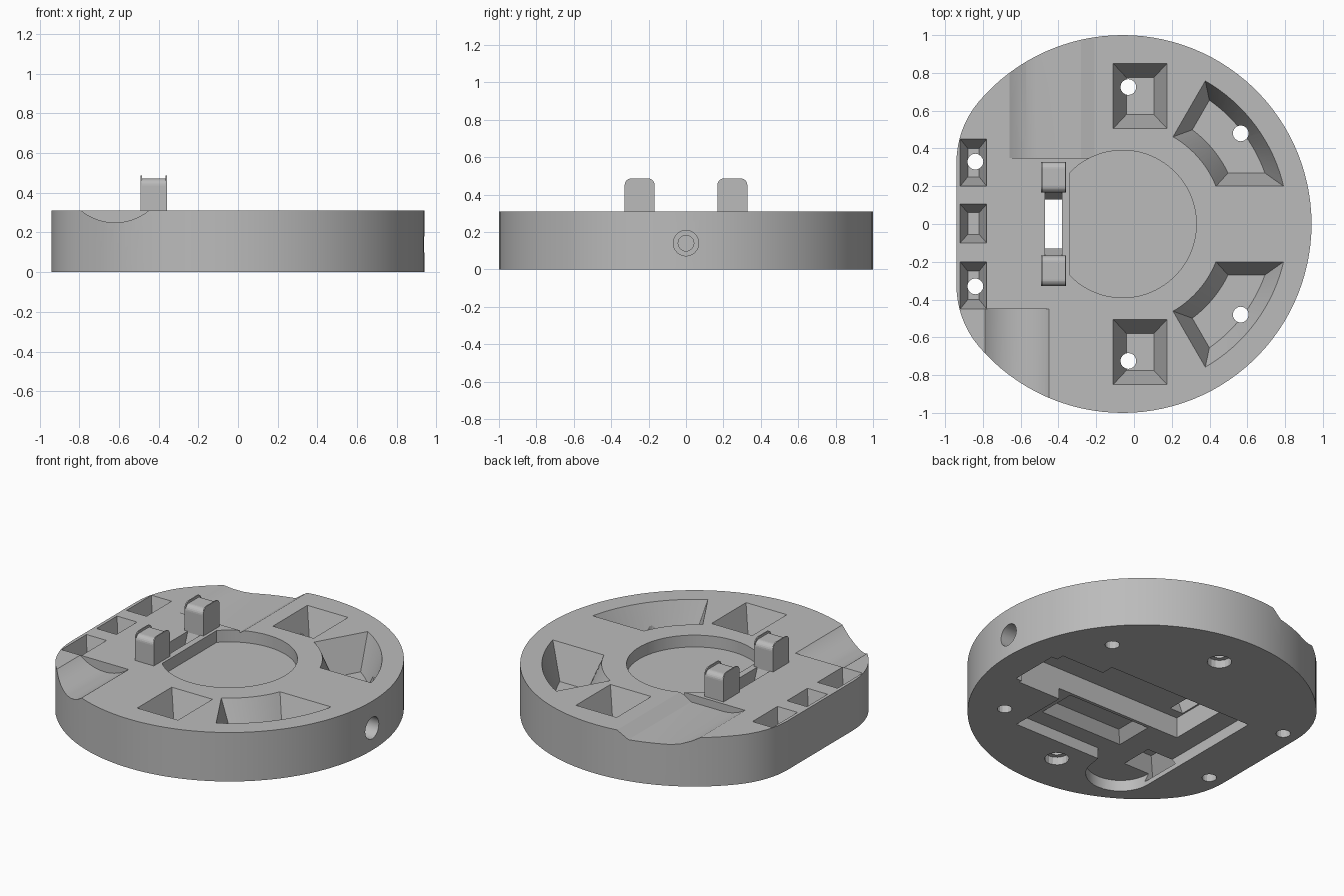
import bpy, bmesh, math
from mathutils import Vector

if "Cube" in bpy.data.objects:
    bpy.data.objects.remove(bpy.data.objects["Cube"])

TOP = 0.31          # height of the plate
CX = -0.06          # centre of the round plate

grey = bpy.data.materials.new("plain grey")
grey.diffuse_color = (0.5, 0.5, 0.5, 1)
grey.use_nodes = True
grey.node_tree.nodes["Principled BSDF"].inputs["Base Color"].default_value = grey.diffuse_color


def loft(name, lower, upper):
    """Closed solid between two matching loops of 3D points."""
    bm = bmesh.new()
    a = [bm.verts.new(p) for p in lower]
    b = [bm.verts.new(p) for p in upper]
    n = len(a)
    bm.faces.new(a)
    bm.faces.new(b)
    for i in range(n):
        j = (i + 1) % n
        bm.faces.new((a[i], a[j], b[j], b[i]))
    bmesh.ops.recalc_face_normals(bm, faces=bm.faces)
    me = bpy.data.meshes.new(name)
    bm.to_mesh(me)
    bm.free()
    me.materials.append(grey)
    ob = bpy.data.objects.new(name, me)
    bpy.context.collection.objects.link(ob)
    return ob


def arc(cx, cy, r, a0, a1, n):
    return [(cx + r * math.cos(math.radians(a0 + (a1 - a0) * i / n)),
             cy + r * math.sin(math.radians(a0 + (a1 - a0) * i / n))) for i in range(n + 1)]


def rect(x0, x1, y0, y1):
    return [(x0, y0), (x1, y0), (x1, y1), (x0, y1)]


def prism(name, pts, z0, z1):
    return loft(name, [(x, y, z0) for x, y in pts], [(x, y, z1) for x, y in pts])


def prism_y(name, pts, y0, y1):
    return loft(name, [(x, y0, z) for x, z in pts], [(x, y1, z) for x, z in pts])


def prism_x(name, pts, x0, x1):
    return loft(name, [(x0, y, z) for y, z in pts], [(x1, y, z) for y, z in pts])


def cut(ob):
    """Subtract a solid from the plate, then remove it."""
    mod = plate.modifiers.new("cut", 'BOOLEAN')
    mod.operation, mod.solver, mod.object = 'DIFFERENCE', 'EXACT', ob
    bpy.context.view_layer.objects.active = plate
    bpy.ops.object.modifier_apply(modifier=mod.name)
    bpy.data.objects.remove(ob)


def taper(floor, rim, zf, z_rim=TOP, extra=0.04):
    """Cut a tapered pocket, carried a little past the surface it opens on."""
    k = extra / abs(z_rim - zf)
    z_out = z_rim + math.copysign(extra, z_rim - zf)
    out = [(r[0] + (r[0] - f[0]) * k, r[1] + (r[1] - f[1]) * k) for r, f in zip(rim, floor)]
    cut(loft("cutter", [(x, y, zf) for x, y in floor], [(x, y, z_out) for x, y in out]))


def hole(x, y, r, z0, z1):
    cut(prism("cutter", arc(x, y, r, 0, 337.5, 15), z0, z1))


def sector(r0, r1, y_low, inset, s):
    """Ring segment with one side parallel to x and one radial side."""
    def span(r):
        return math.degrees(math.asin(y_low / r)), 60 - math.degrees(inset / r)
    a0, a1 = span(r0)
    b0, b1 = span(r1)
    pts = arc(CX, 0, r0, a1, a0, 12) + arc(CX, 0, r1, b0, b1, 16)
    return [(x, y * s) for x, y in pts]


# round plate with one flattened, softly blended side
blend_y = math.sqrt(0.25 - 0.38 ** 2)
turn = math.degrees(math.atan2(blend_y, -0.38))
outline = arc(CX, 0, 1, -turn, turn, 90)
outline += arc(-0.44, blend_y, 0.5, turn, 180, 8)[1:]
outline += arc(-0.44, -blend_y, 0.5, 180, 360 - turn, 8)[:-1]
plate = prism("plate", outline, 0, TOP)

# round centre recess with a straight side
half = math.degrees(math.acos(-0.28 / 0.39))
cut(prism("cutter", arc(CX, 0, 0.39, -half, half, 64), 0.235, 0.4))

# shallow curved groove at the front, flat groove at the back
cut(prism_y("cutter", arc(-0.62, 0.52, 0.27, 180, 360, 48), -1.2, -0.45))
cut(prism_y("cutter", [(-0.72, 0.345), (-0.66, 0.31), (-0.62, 0.288), (-0.57, 0.27), (-0.52, 0.262),
                       (-0.28, 0.262), (-0.21, 0.31), (-0.16, 0.345)], 0.35, 1.2))

# stepped cavity underneath, with a round bulge at one end
cut(prism("cutter", [(-0.62, 0.28), (-0.62, -0.62)] + arc(-0.42, -0.62, 0.2, 190, 350, 16) +
          [(-0.21, -0.57), (0.40, -0.57), (0.40, 0.28)], -0.05, 0.07))
cut(prism("cutter", rect(0.3, 0.74, -0.17, 0.15), -0.05, 0.12))
cut(prism("cutter", rect(-0.48, 0.70, -0.19, 0.2), -0.04, 0.2))
taper(rect(-0.23, 0.25, -0.41, -0.26), rect(-0.28, 0.3, -0.46, -0.21), 0.13, 0.07)
taper(rect(-0.59, -0.50, -0.55, -0.46), rect(-0.65, -0.44, -0.61, -0.4), 0.15, 0.07)

# window between the posts
taper(rect(-0.47, -0.38, -0.11, 0.11), rect(-0.47, -0.38, -0.17, 0.17), 0.15)

# tapered pockets, mirrored front to back
for s in (1, -1):
    def sided(x0, x1, y0, y1):
        return [(x, y * s) for x, y in rect(x0, x1, y0, y1)]
    taper(sided(-0.04, 0.105, 0.58, 0.775), sided(-0.11, 0.175, 0.505, 0.85), 0.1)
    taper(sided(-0.88, -0.82, 0.25, 0.40), sided(-0.92, -0.78, 0.2, 0.45), 0.12)
    taper(sector(0.62, 0.80, 0.27, 0.07, s), sector(0.533, 0.875, 0.2, 0, s), 0.1)
    # screw holes, the middle pair wider underneath
    for x, y in ((-0.84, 0.33), (-0.03, 0.725), (0.565, 0.48)):
        hole(x, y * s, 0.042, -0.1, 0.4)
    hole(-0.03, 0.725 * s, 0.07, -0.1, 0.05)
taper(rect(-0.88, -0.82, -0.055, 0.06), rect(-0.92, -0.78, -0.1, 0.105), 0.12)

# stepped hole in the rim
cut(prism_x("cutter", arc(0, 0.14, 0.068, 0, 348.75, 31), 0.8, 1.1))
cut(prism_x("cutter", arc(0, 0.14, 0.042, 0, 345, 23), 0.65, 1.0))

bpy.ops.object.select_all(action='DESELECT')
plate.select_set(True)
bpy.context.view_layer.objects.active = plate
bpy.ops.object.shade_smooth_by_angle(angle=math.radians(15))


def post_profile(y, height):
    w, r = 0.08, 0.035
    return ([(y - w, 0.29), (y + w, 0.29)] + arc(y + w - r, height - r, r, 0, 90, 6) +
            arc(y - w + r, height - r, r, 90, 180, 6))


# two upright posts, each with thin raised lips
for label, y in (("front", -0.248), ("back", 0.248)):
    prism_x(label + "_post", post_profile(y, 0.472), -0.488, -0.362)
    for side, x in (("left", -0.492), ("right", -0.366)):
        prism_x(label + "_post_" + side + "_lip", post_profile(y, 0.486), x, x + 0.007)
